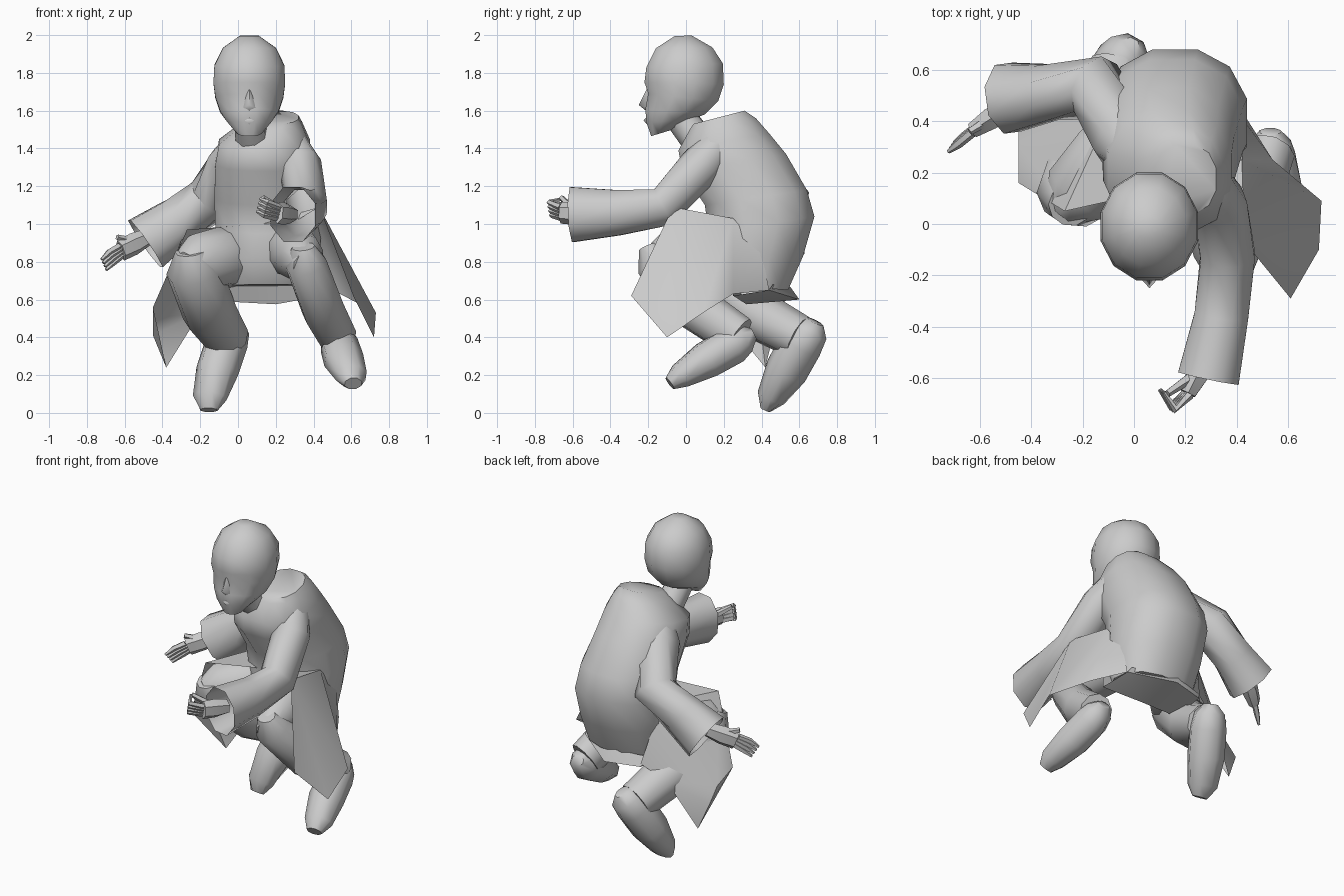
import bpy, bmesh, math
from mathutils import Vector as V


def finish(name, bm, angle=50):
    me = bpy.data.meshes.new(name)
    bm.to_mesh(me)
    bm.free()
    ob = bpy.data.objects.new(name, me)
    bpy.context.collection.objects.link(ob)
    bpy.ops.object.select_all(action='DESELECT')
    ob.select_set(True)
    bpy.context.view_layer.objects.active = ob
    bpy.ops.object.shade_smooth_by_angle(angle=math.radians(angle))
    return ob


def loft(name, rings, caps=(True, True), angle=50):
    bm = bmesh.new()
    loops = [[bm.verts.new(p) for p in r] for r in rings]
    n = len(loops[0])
    for a, b in zip(loops, loops[1:]):
        for i in range(n):
            j = (i + 1) % n
            bm.faces.new((a[i], a[j], b[j], b[i]))
    if caps[0]:
        bm.faces.new(loops[0])
    if caps[1]:
        bm.faces.new(loops[-1])
    bmesh.ops.recalc_face_normals(bm, faces=bm.faces)
    return finish(name, bm, angle)


def ellipse(c, u, v, n, power=1.0):
    k = 1 / math.cos(math.pi / n) ** power      # flats touch the given radius
    out = []
    for i in range(n):
        a = (i + .5) * math.tau / n
        ca, sa = math.cos(a), math.sin(a)
        out.append(c + u * k * math.copysign(abs(ca) ** power, ca)
                   + v * k * math.copysign(abs(sa) ** power, sa))
    return out


def tube(name, path, n=8, caps=(True, True)):
    """path items: x, y, z, horizontal radius, other radius"""
    pts = [V(p[:3]) for p in path]
    rings = []
    for i, p in enumerate(path):
        d1 = (pts[i] - pts[max(i - 1, 0)]).normalized()
        d2 = (pts[min(i + 1, len(pts) - 1)] - pts[i]).normalized()
        t = (d1 + d2).normalized()
        u = t.cross(V((0, 0, 1))).normalized()
        rings.append(ellipse(pts[i], u * p[3], u.cross(t) * p[4], n))
    return loft(name, rings, caps)


def leaning(name, spec, n=12, power=1.0):
    """spec items: centre x, half width, front (y, z), back (y, z)"""
    rings = []
    for cx, rx, f, b in spec:
        f, b = V((cx, *f)), V((cx, *b))
        rings.append(ellipse((f + b) / 2, V((rx, 0, 0)), (b - f) / 2, n, power))
    return loft(name, rings)


def panel(name, verts, faces, outward, angle=40):
    """open sheet, its faces turned towards the outward direction"""
    bm = bmesh.new()
    vs = [bm.verts.new(v) for v in verts]
    for f in faces:
        face = bm.faces.new([vs[i] for i in f])
        face.normal_update()
        if face.normal.dot(V(outward)) < 0:
            face.normal_flip()
    return finish(name, bm, angle)


# head, face details and neck
HX = .06
leaning("head", [
    (HX, .05, (-.06, 1.995), (.03, 1.998)),
    (HX, .14, (-.16, 1.93), (.14, 1.935)),
    (HX, .185, (-.21, 1.83), (.195, 1.85)),
    (HX, .19, (-.22, 1.75), (.20, 1.74)),
    (HX, .18, (-.20, 1.69), (.17, 1.65)),
    (HX, .155, (-.215, 1.61), (.10, 1.58)),
    (HX, .12, (-.21, 1.54), (.02, 1.55)),
    (HX, .065, (-.185, 1.465), (-.07, 1.50))])
panel("nose", [(HX, -.205, 1.72), (HX - .045, -.2, 1.61), (HX + .045, -.2, 1.61),
               (HX, -.25, 1.63), (HX, -.2, 1.59)],
      [(0, 1, 3), (0, 3, 2), (1, 4, 3), (4, 2, 3)], (0, -1, -.1), 100)
panel("lips", [(HX - .05, -.195, 1.545), (HX, -.2, 1.57), (HX + .05, -.195, 1.545),
               (HX, -.226, 1.55), (HX, -.2, 1.52)],
      [(0, 3, 1), (1, 3, 2), (0, 4, 3), (3, 4, 2)], (0, -1, 0), 100)
tube("neck", [(HX, -.04, 1.58, .08, .08), (.07, .04, 1.47, .08, .08),
              (.1, .12, 1.38, .1, .09)])

# hunched coat body with raised collar
leaning("coat_body", [
    (.20, .12, (.04, 1.53), (.31, 1.60)),
    (.18, .16, (.02, 1.50), (.37, 1.56)),
    (.14, .24, (-.04, 1.39), (.44, 1.48)),
    (.135, .255, (-.02, 1.28), (.53, 1.37)),
    (.15, .275, (.10, 1.10), (.64, 1.18)),
    (.16, .28, (.12, .95), (.68, 1.04)),
    (.16, .275, (.10, .82), (.62, .83)),
    (.16, .25, (.18, .68), (.54, .65))], 12, .88)

# sleeves, open at the cuff
tube("right_sleeve", [(.03, .24, 1.44, .08, .08), (-.04, .33, 1.32, .12, .11),
                      (-.15, .53, 1.13, .12, .12), (-.34, .51, 1.00, .11, .13),
                      (-.49, .49, .895, .135, .15)], caps=(True, False))
tube("left_sleeve", [(.27, .18, 1.43, .09, .09), (.33, .08, 1.31, .105, .105),
                     (.365, -.12, 1.09, .105, .105), (.34, -.36, 1.06, .105, .12),
                     (.29, -.60, 1.05, .12, .145)], caps=(True, False))


# hands: palm, four fingers, thumb
def hand(side, wrist, knuckle, mid, tip, spread, thumb):
    w, k, m, t, s = map(V, (wrist, knuckle, mid, tip, spread))
    tube(side + "_palm", [(*w, .04, .04), (*w.lerp(k, .5), .042, .052), (*k, .03, .05)], 6)
    for i in range(4):
        o = s * (i - 1.5)
        tube(f"{side}_finger_{i + 1}", [(*(k + o * .8), .015, .016), (*(m + o), .014, .014),
                                        (*(t + o), .007, .007)], 5)
    tube(side + "_thumb", [(*w.lerp(k, .4), .02, .02), (*thumb, .012, .012)], 5)


hand("right", (-.48, .46, .93), (-.62, .37, .86), (-.67, .33, .825), (-.71, .30, .785),
     (.008, .012, -.018), (-.64, .36, .93))
hand("left", (.28, -.52, 1.05), (.21, -.66, 1.06), (.15, -.715, 1.08), (.11, -.65, 1.10),
     (.006, -.004, .022), (.13, -.66, 1.14))

# legs: thigh and shin overlap at the bent knee
tube("right_thigh", [(.08, .42, .82, .16, .16), (-.10, .25, .82, .155, .155),
                     (-.22, .12, .79, .14, .15), (-.28, .05, .77, .07, .08)], 10)
tube("right_shin", [(-.25, .07, .86, .08, .08), (-.235, .11, .76, .14, .14),
                    (-.15, .36, .53, .14, .13), (-.06, .60, .40, .115, .115)], 10)
tube("left_thigh", [(.25, .42, .82, .14, .14), (.29, .15, .86, .13, .14),
                    (.34, -.10, .82, .11, .13), (.355, -.22, .78, .06, .06)], 10)
tube("left_shin", [(.345, -.20, .88, .06, .05), (.36, -.16, .79, .105, .105),
                   (.45, .06, .55, .105, .12), (.53, .28, .40, .095, .11)], 10)
tube("right_shoe", [(-.02, .68, .485, .04, .05), (-.03, .66, .44, .085, .09),
                    (-.06, .61, .37, .105, .11), (-.11, .53, .22, .105, .105),
                    (-.15, .45, .08, .085, .07), (-.155, .42, .015, .045, .025)])
tube("left_shoe", [(.53, .36, .42, .04, .03), (.53, .31, .395, .08, .08),
                   (.535, .25, .36, .095, .10), (.56, .11, .28, .10, .095),
                   (.60, -.03, .195, .08, .065), (.61, -.085, .155, .045, .035)])

# coat skirt flaps over the thighs
panel("left_skirt", [(.13, .12, 1.0), (.28, -.04, 1.0), (.43, -.07, 1.09), (.42, .25, 1.03),
                     (.61, -.29, .62), (.72, -.10, .40), (.73, .09, .53), (.54, .25, .63),
                     (.42, .44, .65), (.43, .40, .86)],
      [(0, 1, 2), (0, 2, 3), (2, 4, 5), (2, 5, 6), (2, 6, 3), (3, 6, 7),
       (3, 7, 9), (9, 7, 8)], (1, -.1, .5))
panel("right_skirt", [(.13, .14, 1.0), (-.27, .05, .97), (-.12, .38, .98), (-.45, .16, .56),
                      (-.45, .32, .50), (-.45, .40, .41), (-.38, .42, .24), (-.20, .49, .53),
                      (-.05, .54, .62), (-.10, .46, .88)],
      [(0, 1, 2), (1, 3, 4), (1, 4, 2), (2, 4, 9), (4, 5, 7, 9), (5, 6, 7), (3, 6, 5, 4),
       (9, 7, 8)], (-1, .2, .5))

# coat tail hanging below the seat, with its inner side
panel("coat_tail", [(-.08, .50, .66), (.12, .55, .67), (.40, .46, .68),
                    (-.05, .54, .60), (.17, .60, .60), (.42, .44, .65)],
      [(0, 1, 4, 3), (1, 2, 5, 4)], (0, 1, .5))
panel("skirt_lining", [(-.07, .25, .72), (.12, .22, .78), (.42, .22, .80), (-.07, .30, .59),
                       (.20, .32, .575), (.45, .25, .62), (-.05, .54, .60), (.17, .60, .60),
                       (.42, .44, .65)],
      [(0, 1, 4, 3), (1, 2, 5, 4), (3, 4, 7, 6), (4, 5, 8, 7)], (0, -1, -1))
